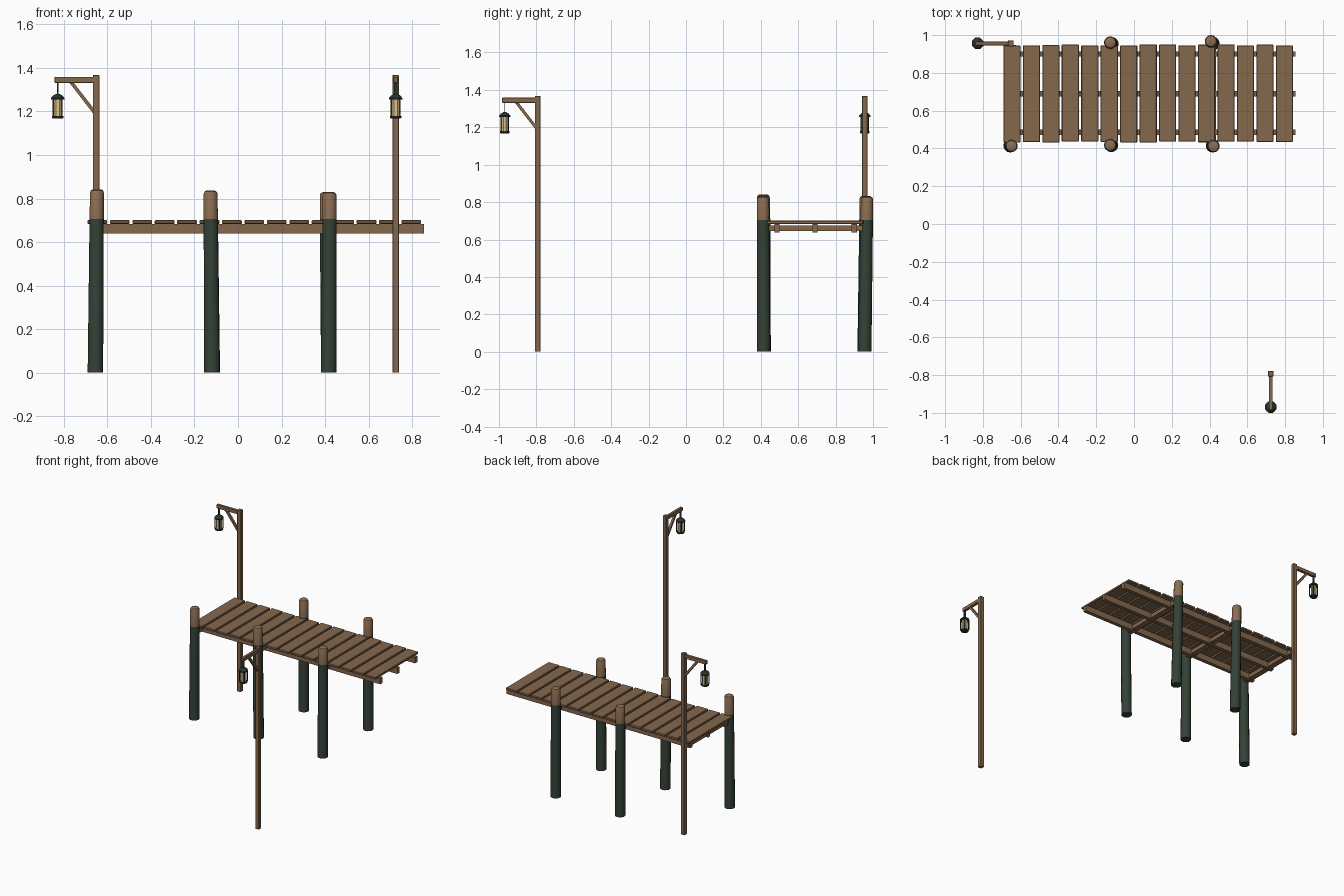
import bpy, bmesh, math, random
from mathutils import Matrix, Vector

if "Cube" in bpy.data.objects:
    bpy.data.objects.remove(bpy.data.objects["Cube"])

random.seed(4)


def material(name, rgb):
    m = bpy.data.materials.new(name)
    m.diffuse_color = (*rgb, 1)
    m.use_nodes = True
    m.node_tree.nodes["Principled BSDF"].inputs["Base Color"].default_value = m.diffuse_color
    return m


WOOD = material("weathered wood", (0.235, 0.14, 0.076))
PILE = material("pile wood", (0.26, 0.155, 0.085))
ALGAE = material("dark algae green", (0.034, 0.054, 0.038))
IRON = material("dark iron", (0.022, 0.034, 0.032))
GLASS = material("warm glass", (0.72, 0.55, 0.27))


def finish(name, bm, *mats):
    bmesh.ops.recalc_face_normals(bm, faces=bm.faces)
    me = bpy.data.meshes.new(name)
    bm.to_mesh(me)
    bm.free()
    for m in mats:
        me.materials.append(m)
    ob = bpy.data.objects.new(name, me)
    bpy.context.collection.objects.link(ob)
    return ob


def box(name, centre, size, mat, bevel=0.0, turn=None):
    bm = bmesh.new()
    bmesh.ops.create_cube(bm, size=1)
    bmesh.ops.scale(bm, vec=size, verts=bm.verts)
    if bevel:
        bmesh.ops.bevel(bm, geom=bm.edges[:], offset=bevel, segments=1, affect='EDGES')
    if turn:
        bmesh.ops.transform(bm, matrix=turn, verts=bm.verts)
    bmesh.ops.translate(bm, vec=centre, verts=bm.verts)
    return finish(name, bm, mat)


def rings(name, profile, sides, mats, split=None):
    """Stack of rings (x, y, z, radius) with capped ends; faces above split use mats[0]."""
    bm = bmesh.new()
    loops = []
    for x, y, z, r in profile:
        loops.append([bm.verts.new((x + r * math.cos(a), y + r * math.sin(a), z))
                      for a in [(i + 0.5) * math.tau / sides for i in range(sides)]])
    for lo, hi in zip(loops, loops[1:]):
        for i in range(sides):
            j = (i + 1) % sides
            bm.faces.new((lo[i], lo[j], hi[j], hi[i]))
    bm.faces.new(loops[0][::-1])
    bm.faces.new(loops[-1])
    if split:
        for f in bm.faces:
            f.material_index = 0 if f.calc_center_median().z > split else 1
    return finish(name, bm, *mats)


# deck planks
for i in range(15):
    lo = 0.434 + random.uniform(-0.004, 0.004)
    hi = 0.948 + random.uniform(-0.004, 0.004)
    box(f"deck_plank_{i + 1}", (-0.646 + 0.103 * i, (lo + hi) / 2, 0.692),
        (0.091, hi - lo, 0.017), WOOD, 0.003)

# long stringers and cross beams below the deck
for i, y in enumerate((0.486, 0.69, 0.9)):
    box(f"stringer_{i + 1}", (0.09, y, 0.661), (1.53, 0.028, 0.045), WOOD)
for i, x in enumerate((-0.645, -0.12, 0.414)):
    box(f"cross_beam_{i + 1}", (x, 0.688, 0.661), (0.042, 0.52, 0.03), WOOD)

# piles: bottom xy, top xy, height
PILES = [((-0.655, 0.415), (-0.648, 0.413), 0.842),
         ((-0.12, 0.417), (-0.126, 0.417), 0.836),
         ((0.416, 0.415), (0.421, 0.412), 0.829),
         ((-0.118, 0.953), (-0.126, 0.961), 0.834),
         ((0.417, 0.955), (0.407, 0.968), 0.829)]
for i, (b, t, h) in enumerate(PILES):
    b, t = Vector(b), Vector(t)
    prof = []
    for z, r in ((0, 0.0365), (0.705, 0.0335), (h - 0.014, 0.0325), (h - 0.004, 0.028), (h, 0.02)):
        c = b.lerp(t, z / h)
        prof.append((c.x, c.y, z, r))
    pile = rings(f"pile_{i + 1}", prof, 14, (PILE, ALGAE), 0.71)
    bpy.context.view_layer.objects.active = pile
    pile.select_set(True)
    bpy.ops.object.shade_smooth_by_angle(angle=math.radians(35))
    pile.select_set(False)


# lamp posts, built with the arm along -x and then turned into place
def lamp(tag, x, y, angle):
    parts = [
        box(tag + "_post", (0, 0, 0.6835), (0.03, 0.03, 1.367), WOOD, 0.002),
        box(tag + "_arm", (-0.0925, 0, 1.345), (0.195, 0.021, 0.028), WOOD, 0.002),
    ]
    a, b = Vector((-0.008, 0, 1.197)), Vector((-0.115, 0, 1.335))
    d = b - a
    tilt = Matrix.Rotation(math.atan2(d.x, d.z), 4, 'Y')
    parts.append(box(tag + "_brace", (a + b) / 2, (0.016, 0.016, d.length), WOOD, 0, tilt))
    lx = -0.176
    # hanging link and lantern
    parts.append(box(tag + "_link", (lx, 0, 1.304), (0.005, 0.015, 0.056), IRON))
    parts.append(rings(tag + "_lantern_base",
                       [(lx, 0, 1.167, 0.022), (lx, 0, 1.17, 0.028), (lx, 0, 1.179, 0.028)], 8, (IRON,)))
    parts.append(rings(tag + "_lantern_glass",
                       [(lx, 0, 1.177, 0.02), (lx, 0, 1.258, 0.02)], 8, (GLASS,)))
    parts.append(rings(tag + "_lantern_roof",
                       [(lx, 0, 1.255, 0.033), (lx, 0, 1.262, 0.033),
                        (lx, 0, 1.274, 0.022), (lx, 0, 1.281, 0.008)], 8, (IRON,)))
    for k in range(4):
        t = math.pi / 4 + k * math.pi / 2
        parts.append(box(f"{tag}_lantern_bar_{k + 1}",
                         (lx + 0.028 * math.cos(t), 0.028 * math.sin(t), 1.217),
                         (0.006, 0.006, 0.08), IRON))
    place = Matrix.Translation((x, y, 0)) @ Matrix.Rotation(angle, 4, 'Z')
    for p in parts:
        p.data.transform(place)


lamp("back_lamp", -0.652, 0.956, 0)
lamp("front_lamp", 0.724, -0.793, math.pi / 2)
